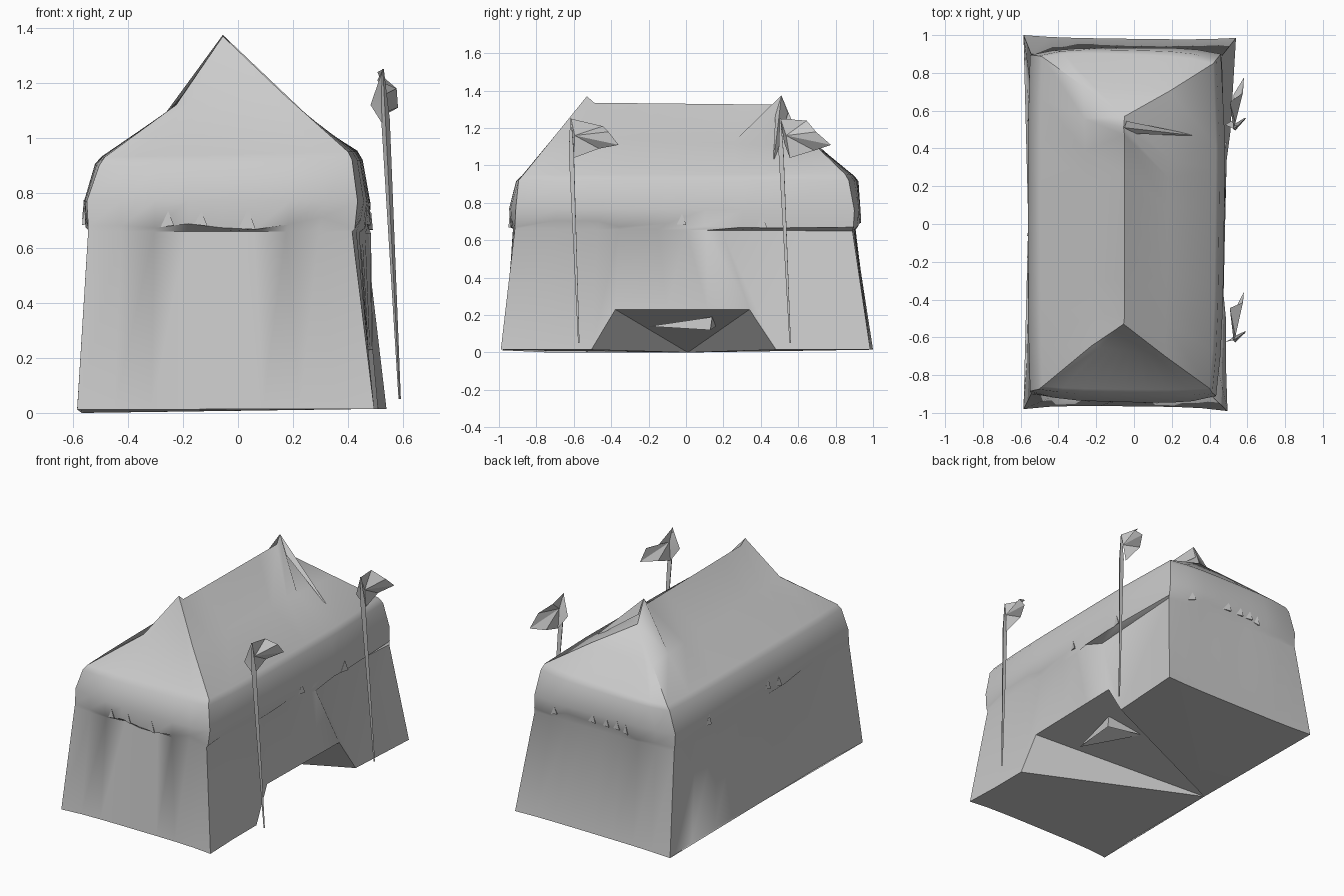
import bpy, bmesh, math, random
from mathutils import Vector as V

if "Cube" in bpy.data.objects:
    bpy.data.objects.remove(bpy.data.objects["Cube"])

random.seed(4)
canvas = bpy.data.materials.new("grey canvas")
canvas.diffuse_color = (0.6, 0.6, 0.6, 1)
canvas.use_nodes = True
canvas.node_tree.nodes["Principled BSDF"].inputs["Base Color"].default_value = canvas.diffuse_color


def finish(bm, name, angle=40, recalc=True):
    bmesh.ops.remove_doubles(bm, verts=bm.verts, dist=0.0005)
    if recalc:
        bmesh.ops.recalc_face_normals(bm, faces=bm.faces)
    me = bpy.data.meshes.new(name)
    bm.to_mesh(me)
    bm.free()
    me.materials.append(canvas)
    ob = bpy.data.objects.new(name, me)
    bpy.context.collection.objects.link(ob)
    bpy.ops.object.select_all(action='DESELECT')
    bpy.context.view_layer.objects.active = ob
    ob.select_set(True)
    bpy.ops.object.shade_smooth_by_angle(angle=math.radians(angle))
    return ob


def polys(bm, faces):
    for f in faces:
        bm.faces.new([bm.verts.new(p) for p in f])


# Fractions along each side; the right side is spaced for the doorway
EVEN = [i / 8 for i in range(9)]
DOOR = [0, 0.12, 0.245, 0.31, 0.45, 0.56, 0.673, 0.745, 1]
SIDES = [EVEN, DOOR, EVEN, EVEN]


def ring(corners, bulge=(0, 0, 0, 0)):
    """Four sides (front, right, back, left), each bowed outward by bulge."""
    out = [V((0, -1, 0)), V((1, 0, 0)), V((0, 1, 0)), V((-1, 0, 0))]
    sides = []
    for s in range(4):
        a, b = V(corners[s]), V(corners[(s + 1) % 4])
        sides.append([a.lerp(b, t) + out[s] * bulge[s] * (1 - (2 * t - 1) ** 4) for t in SIDES[s]])
    return sides


base = ring([(-.585, -.98, .012), (.495, -.99, .015), (.54, .985, .015), (-.585, 1, .015)],
            (-.02, -.02, -.012, -.025))
for i in range(3, 7):                       # lifted doorway hem
    base[1][i].z = .23
    base[1][i].x -= .015
for i in range(4, 8):                       # lowest stretch of the left hem
    base[3][i].z = 0
wall_top = ring([(-.545, -.90, .66), (.415, -.915, .66), (.465, .89, .65), (-.545, .90, .66)],
                (.015, .015, .01, -.005))
for i, d in ((3, .03), (5, .02)):           # gathers in the front wall
    wall_top[0][i].y += d
for i, y, d in ((4, -.15, 0), (5, 0, .005), (6, .11, .02), (7, .19, -.05)):  # slanted fold by the doorway
    wall_top[1][i].y = y
    wall_top[1][i].x += d
valance_hem = ring([(-.545, -.895, .68), (.425, -.915, .67), (.465, .895, .67), (-.545, .895, .68)],
                   (.03, .025, .03, .01))
valance_mid = ring([(-.55, -.885, .77), (.435, -.91, .77), (.46, .90, .76), (-.55, .895, .77)],
                   (.045, .03, .035, .01))
for s, side in enumerate(valance_hem):      # uneven lower edge
    for p in side[1:-1]:
        p.z += random.uniform(-.01, .045)
shoulder = ring([(-.505, -.875, .90), (.415, -.895, .92), (.435, .87, .92), (-.505, .89, .91)],
                (.02, .025, .04, .015))
eave = ring([(-.485, -.86, .93), (.40, -.87, .95), (.42, .85, .955), (-.485, .885, .935)],
            (.01, .02, .03, .01))
half = ring([(-.225, -.645, 1.12), (.165, -.70, 1.16), (.19, .705, 1.095), (-.27, .73, 1.085)])

# Ridge pulled into a sharp peak at each end, with a short drop behind
f_tip, b_tip, b_low = V((-.055, -.53, 1.37)), V((-.055, .51, 1.375)), V((-.05, .57, 1.23))
top = [V((-.05, -.49 + .96 * k / 5, 1.335 - .002 * k)) for k in range(6)]
line = [f_tip] + top + [b_tip, b_low]
ridge = [[f_tip] * 9, line, [b_low] * 9, line[::-1]]


def skin(name, rings, angle, extra=()):
    bm = bmesh.new()
    for lo, hi in zip(rings, rings[1:]):
        for s in range(4):
            for i in range(8):
                q = []
                for p in (lo[s][i], lo[s][i + 1], hi[s][i + 1], hi[s][i]):
                    if all((p - o).length > .001 for o in q):
                        q.append(p)
                if len(q) > 2:
                    polys(bm, [q])
    polys(bm, extra)
    return finish(bm, name, angle)


# Floor, with a ramp rising from the far wall to the lifted doorway
far = base[3][4]
loop = base[0][:-1] + base[1][:-1] + base[2][:-1] + base[3][:-1]
floor = [(a, far, b) for a, b in zip(loop, loop[1:] + loop[:1]) if far not in (a, b)]
skin("tent_body", [base, wall_top, valance_hem, valance_mid, shoulder, eave, half, ridge], 42, floor)

# Fin of cloth lying on the right roof slope
bm = bmesh.new()
a, b, c, d = (-.05, .51, 1.37), (-.05, .48, 1.32), (.35, .465, .99), (-.04, .545, 1.28)
polys(bm, [(a, b, c), (a, c, d), (b, d, c)])
finish(bm, "roof_fin")

# Loose cloth peak inside the doorway
bm = bmesh.new()
a, b, c, d = (.27, -.20, .14), (.32, .14, .19), (.07, .16, .14), (.32, .13, .12)
polys(bm, [(a, d, b), (b, d, c), (a, b, c)])
finish(bm, "doorway_scrap")


# Tapered flagpoles with crumpled pennants
def pole_and_flag(label, foot, tip, flag):
    bm = bmesh.new()

    def tri(c, r):
        return [V(c) + V((r * math.cos(k), r * math.sin(k), 0)) for k in (.5, 2.6, 4.7)]
    f, m, t = tri(foot, .005), tri(V(foot).lerp(V(tip), .85), .018), tri(tip, .004)
    for lo, hi in ((f, m), (m, t)):
        polys(bm, [(lo[i], lo[(i + 1) % 3], hi[(i + 1) % 3], hi[i]) for i in range(3)])
    polys(bm, [f[::-1], t])
    finish(bm, label + "_pole", 30)
    bm = bmesh.new()
    pts = [V(tip) + V(p) for p in flag]
    polys(bm, [(pts[0], pts[i], pts[i + 1]) for i in range(1, len(pts) - 1)])
    finish(bm, label + "_flag", 20, False)


pole_and_flag("front", (.588, -.572, .05), (.527, -.615, 1.25),
              [(.01, .02, -.09), (0, 0, 0), (-.02, .17, -.04), (.05, .20, -.07),
               (.055, .255, -.14), (.0, .15, -.16), (.005, .015, -.21), (-.045, -.01, -.13), (0, 0, 0)])
pole_and_flag("back", (.588, .558, .05), (.527, .505, 1.25),
              [(.01, .03, -.09), (0, 0, 0), (-.02, .14, -.01), (.05, .19, -.07),
               (.055, .27, -.14), (.0, .18, -.17), (.005, .05, -.21), (-.045, .02, -.13), (0, 0, 0)])

# Small torn flaps hanging below the valance
bm = bmesh.new()


def flap(side, i, t, w, h):
    p, q = valance_hem[side][i], valance_hem[side][i + 1]
    c, along = p.lerp(q, t), (q - p).normalized()
    out = V((along.y, -along.x, 0))
    peak = c + V((0, 0, h)) + out * .006
    l, r, back = c - along * w, c + along * w * .8 + out * .012, c - out * .04
    polys(bm, [(peak, l, r), (peak, r, back), (peak, back, l), (l, back, r)])


for side, i, t in ((0, 2, .4), (0, 3, .4), (0, 4, .8), (1, 4, .4), (1, 6, .8), (2, 3, .5),
                   (2, 4, .3), (2, 4, .9), (2, 5, .4), (2, 1, .3), (3, 1, .5), (3, 4, .2), (3, 4, .7)):
    flap(side, i, t, random.uniform(.02, .035), random.uniform(.05, .08))
finish(bm, "valance_flaps", 20)
